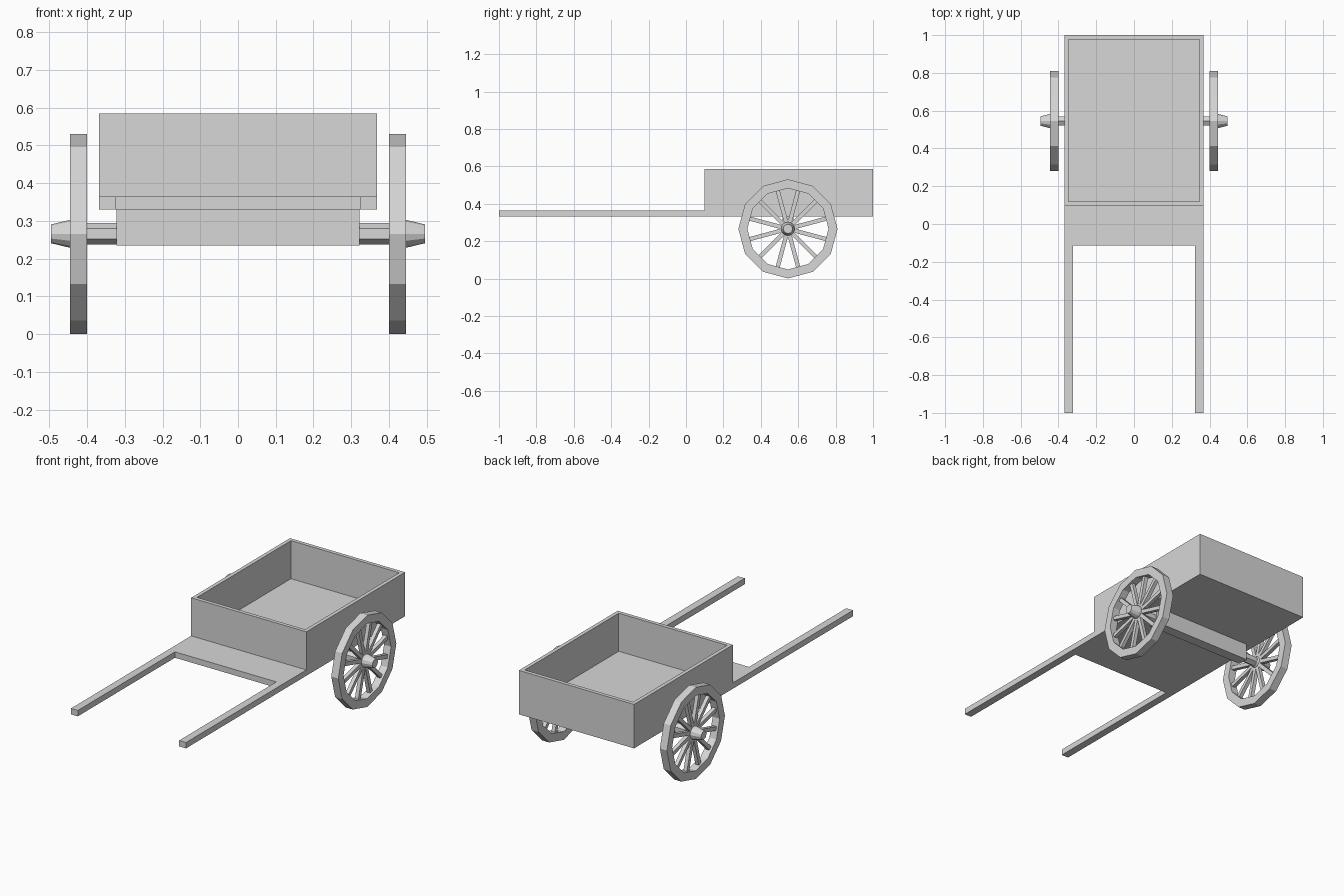
import bpy, bmesh, math
from mathutils import Matrix, Vector

cube = bpy.data.objects.get("Cube")
if cube:
    bpy.data.objects.remove(cube, do_unlink=True)

wood = bpy.data.materials.new("grey_wood")
wood.use_nodes = True
GREY = (0.68, 0.68, 0.68, 1)
wood.diffuse_color = GREY
wood.node_tree.nodes["Principled BSDF"].inputs["Base Color"].default_value = GREY

AXLE_Y, AXLE_Z = 0.545, 0.266
WIDTH = 0.368            # half width of the cart
DECK, FLOOR, TOP = 0.331, 0.365, 0.585
BOX_FRONT, WALL = 0.098, 0.031
RIM_R, RIM_IN, SPOKES = 0.265, 0.217, 12


def finish(name, bm):
    bmesh.ops.recalc_face_normals(bm, faces=bm.faces)
    mesh = bpy.data.meshes.new(name)
    bm.to_mesh(mesh)
    bm.free()
    mesh.materials.append(wood)
    obj = bpy.data.objects.new(name, mesh)
    bpy.context.collection.objects.link(obj)
    return obj


def prism(name, outline, z0, z1):
    """Extrude a flat outline upwards."""
    bm = bmesh.new()
    face = bm.faces.new([bm.verts.new((x, y, z0)) for x, y in outline])
    out = bmesh.ops.extrude_face_region(bm, geom=[face], use_keep_orig=True)
    verts = [v for v in out["geom"] if isinstance(v, bmesh.types.BMVert)]
    bmesh.ops.translate(bm, verts=verts, vec=(0, 0, z1 - z0))
    return finish(name, bm)


def lathe(name, profile, sides, closed=False):
    """Turn (x, radius) points about the wheel axis, one corner at the top."""
    bm = bmesh.new()
    rings = []
    for i in range(sides):
        a = math.tau * i / sides
        rings.append([bm.verts.new((x, AXLE_Y + r * math.sin(a), AXLE_Z + r * math.cos(a)))
                      for x, r in profile])
    count = len(profile)
    for i in range(sides):
        p, q = rings[i], rings[(i + 1) % sides]
        for j in range(count if closed else count - 1):
            k = (j + 1) % count
            bm.faces.new((p[j], p[k], q[k], q[j]))
    if not closed:
        for j in (0, -1):
            bm.faces.new([ring[j] for ring in rings])
    return finish(name, bm)


# Front deck with the two pulling shafts in one outline
shaft_in, board_y = 0.324, -0.113
prism("deck_and_shafts",
      [(-WIDTH, -1), (-shaft_in, -1), (-shaft_in, board_y), (shaft_in, board_y),
       (shaft_in, -1), (WIDTH, -1), (WIDTH, BOX_FRONT), (-WIDTH, BOX_FRONT)], DECK, FLOOR)

# Open box: a block whose top is inset and hollowed down to the floor
bm = bmesh.new()
size = (2 * WIDTH, 1 - BOX_FRONT, TOP - DECK, 1)
bmesh.ops.create_cube(bm, size=1, matrix=Matrix.Translation(
    (0, (1 + BOX_FRONT) / 2, (TOP + DECK) / 2)) @ Matrix.Diagonal(size))
lid = max(bm.faces, key=lambda f: f.calc_center_median().z)
bmesh.ops.inset_region(bm, faces=[lid], thickness=WALL)
rim = [v.co.copy() for v in lid.verts]
bmesh.ops.delete(bm, geom=[lid], context="FACES_ONLY")
bm.verts.ensure_lookup_table()
upper = [min(bm.verts, key=lambda v: (v.co - co).length) for co in rim]
lower = [bm.verts.new((co.x, co.y, FLOOR)) for co in rim]
bm.faces.new(lower)
for i in range(4):
    j = (i + 1) % 4
    bm.faces.new((upper[i], upper[j], lower[j], lower[i]))
finish("cart_box", bm)

# Beam under the box and the axle through it
half, depth = 0.322, 0.03
prism("axle_beam", [(-half, AXLE_Y - depth), (half, AXLE_Y - depth),
                    (half, AXLE_Y + depth), (-half, AXLE_Y + depth)], 0.235, DECK)
lathe("axle", [(-0.42, 0.028), (0.42, 0.028)], 6)

# Wheels
for side, s in (("left", 1), ("right", -1)):
    inner, outer = s * 0.4, s * 0.445
    lathe(side + "_wheel_rim", [(inner, RIM_IN), (inner, RIM_R),
                                (outer, RIM_R), (outer, RIM_IN)], 12, closed=True)
    lathe(side + "_wheel_hub", [(inner, 0.028), (s * 0.421, 0.037),
                                (outer, 0.037), (s * 0.495, 0.025)], 12)
    bm = bmesh.new()
    centre = Matrix.Translation(Vector((s * 0.422, AXLE_Y, AXLE_Z)))
    for i in range(SPOKES):
        turn = Matrix.Rotation(math.tau * (i + 0.5) / SPOKES, 4, "X")
        place = Matrix.Translation((0, 0, 0.12)) @ Matrix.Diagonal((0.022, 0.022, 0.19, 1))
        bmesh.ops.create_cube(bm, size=1, matrix=centre @ turn @ place)
    finish(side + "_wheel_spokes", bm)
